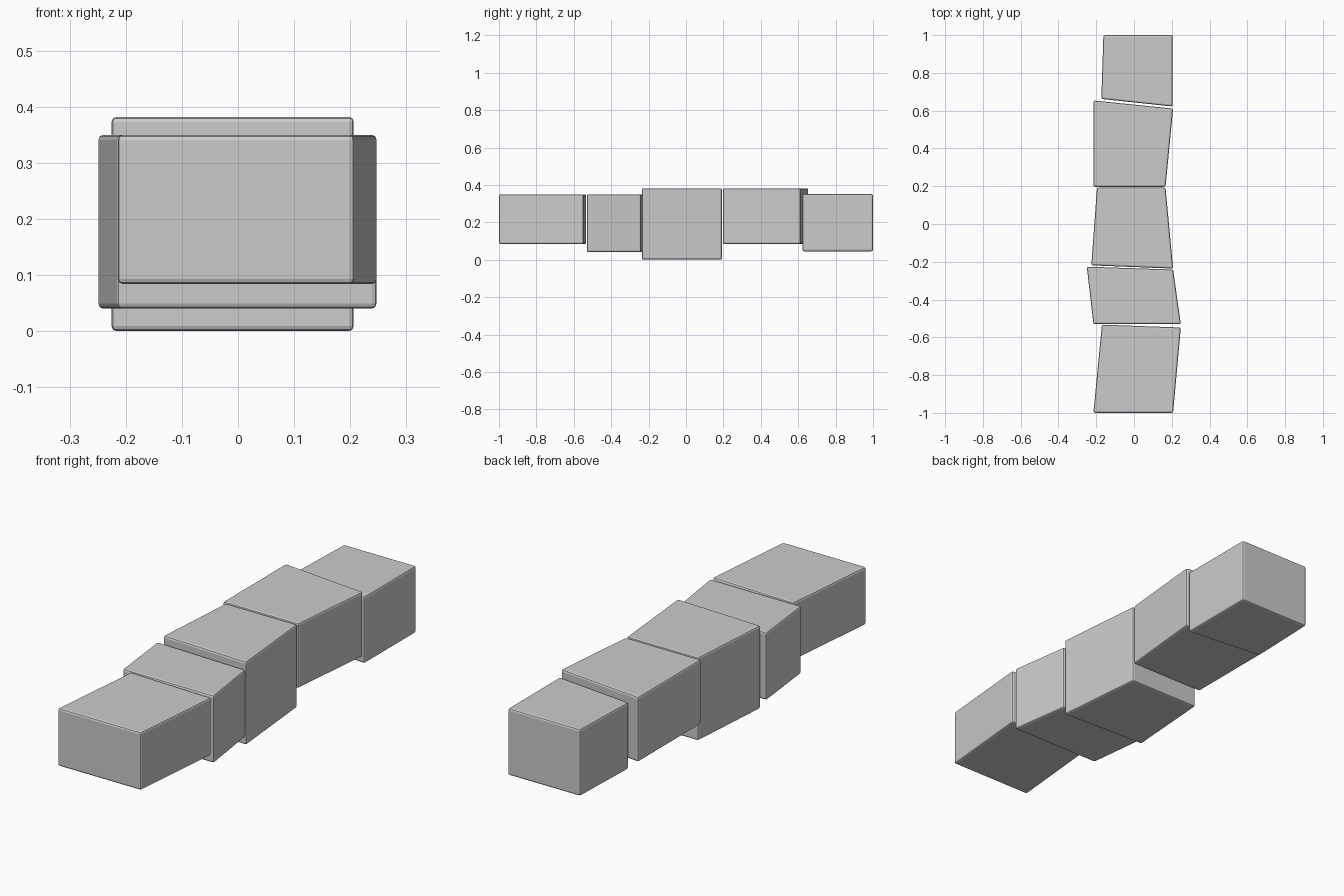
import bpy, bmesh

if "Cube" in bpy.data.objects:
    bpy.data.objects.remove(bpy.data.objects["Cube"])


def stone_block(name, corners, z0, z1):
    # Four-sided outline extruded upward, with a small rounded edge
    bm = bmesh.new()
    base = bm.faces.new([bm.verts.new((x, y, z0)) for x, y in corners])
    top = bmesh.ops.extrude_face_region(bm, geom=[base])
    verts = [g for g in top["geom"] if isinstance(g, bmesh.types.BMVert)]
    bmesh.ops.translate(bm, verts=verts, vec=(0, 0, z1 - z0))
    bmesh.ops.recalc_face_normals(bm, faces=bm.faces)
    mesh = bpy.data.meshes.new(name)
    bm.to_mesh(mesh)
    bm.free()
    obj = bpy.data.objects.new(name, mesh)
    bpy.context.collection.objects.link(obj)
    bevel = obj.modifiers.new("rounded_edges", "BEVEL")
    bevel.width = 0.009
    bevel.segments = 2
    return obj


# Row of blocks from front to back
stone_block("front_block",
            [(-0.215, -1.0), (0.207, -1.0), (0.248, -0.548), (-0.17, -0.533)], 0.084, 0.35)
stone_block("second_block",
            [(-0.215, -0.53), (0.248, -0.53), (0.207, -0.241), (-0.25, -0.226)], 0.04, 0.35)
stone_block("middle_block",
            [(-0.226, -0.219), (0.207, -0.236), (0.167, 0.192), (-0.196, 0.192)], 0.0, 0.382)
stone_block("fourth_block",
            [(-0.215, 0.197), (0.167, 0.197), (0.207, 0.611), (-0.215, 0.654)], 0.084, 0.382)
stone_block("back_block",
            [(-0.173, 0.662), (0.205, 0.622), (0.205, 1.0), (-0.162, 1.0)], 0.045, 0.352)
